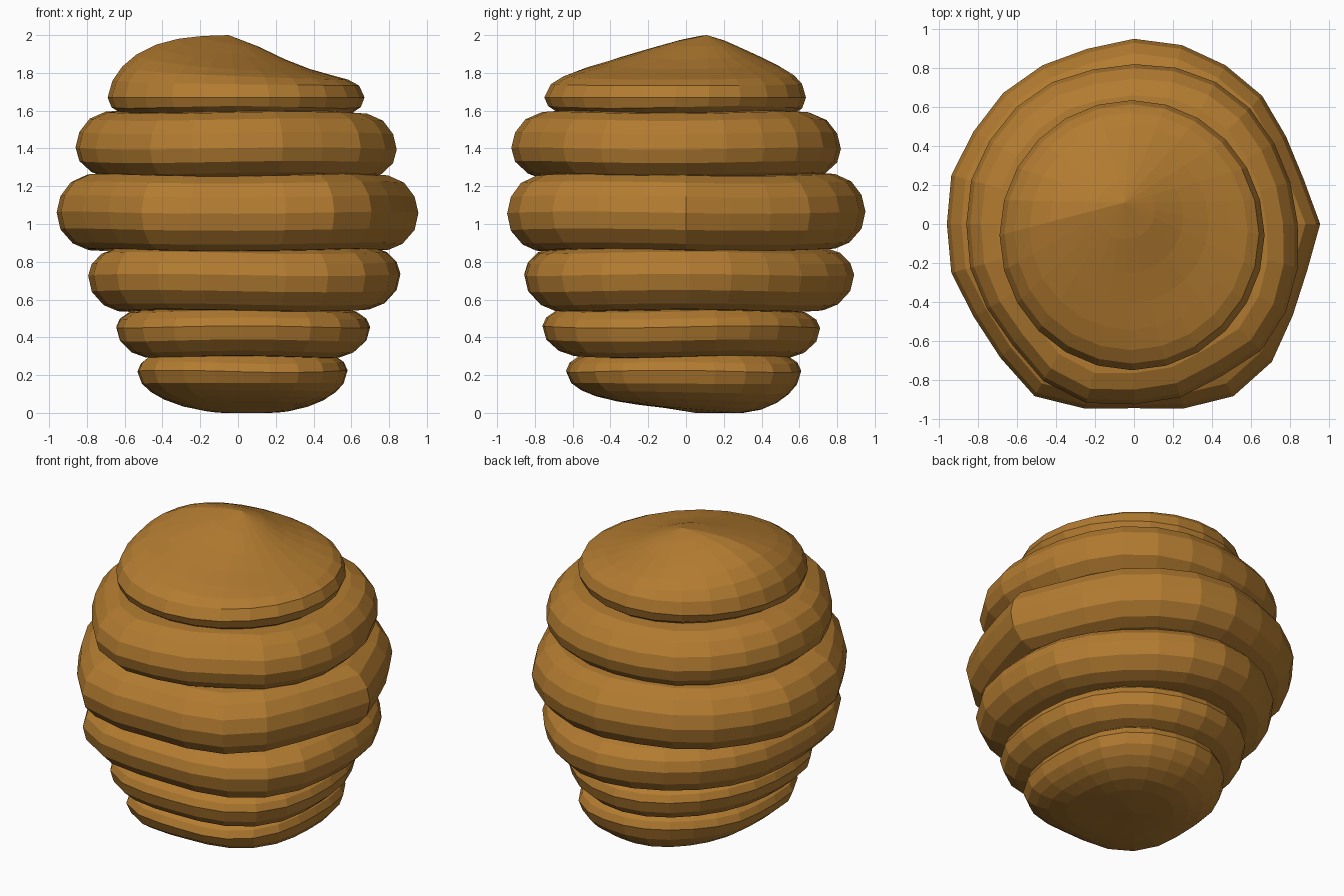
import bpy, math

if "Cube" in bpy.data.objects:
    bpy.data.objects.remove(bpy.data.objects["Cube"])

N = 24
honey = bpy.data.materials.new("honey_brown")
honey.diffuse_color = (0.45, 0.20, 0.03, 1)
honey.use_nodes = True
honey.node_tree.nodes["Principled BSDF"].inputs["Base Color"].default_value = honey.diffuse_color

# Rounded rim section: (height fraction, inset from the outer edge)
LOW = [(-1, 0.24), (-0.98, 0.16), (-0.82, 0.085), (-0.45, 0.02)]
HIGH = [(0, 0), (0.42, 0.02), (0.78, 0.075), (0.97, 0.16), (1, 0.25)]


def angle(i):
    return 2 * math.pi * i / N


def oval(x0, x1, y0, y1, corners=(0, 0, 0, 0)):
    """Outline from its extents; corners push out the four diagonals."""
    cx, cy, rx, ry = (x0 + x1) / 2, (y0 + y1) / 2, (x1 - x0) / 2, (y1 - y0) / 2
    pts = []
    for i in range(N):
        a = angle(i)
        k = corners[i * 4 // N] * math.sin(2 * a) ** 2
        pts.append((cx + (rx + k) * math.cos(a), cy + (ry + k) * math.sin(a)))
    return pts


def polar(radii):
    return [(r * math.cos(angle(i)), r * math.sin(angle(i))) for i, r in enumerate(radii)]


def build(name, rings, bottom=None, top=None):
    """Skin rings of points; close each end with a tip point or a flat cap."""
    verts = [p for ring in rings for p in ring]
    faces = []
    for r in range(len(rings) - 1):
        for i in range(N):
            j = (i + 1) % N
            faces.append((r * N + i, r * N + j, (r + 1) * N + j, (r + 1) * N + i))
    last = (len(rings) - 1) * N
    if bottom:
        verts.append(bottom)
        faces += [((i + 1) % N, i, len(verts) - 1) for i in range(N)]
    else:
        faces.append(tuple(reversed(range(N))))
    if top:
        verts.append(top)
        faces += [(last + i, last + (i + 1) % N, len(verts) - 1) for i in range(N)]
    else:
        faces.append(tuple(range(last, last + N)))
    mesh = bpy.data.meshes.new(name)
    mesh.from_pydata(verts, [], faces)
    mesh.materials.append(honey)
    ob = bpy.data.objects.new(name, mesh)
    bpy.context.collection.objects.link(ob)


def rim(outline, z0, zm, z1, section, seed):
    """Rings of a bulging rim with a gentle vertical ripple."""
    rings = []
    for t, inset in section:
        h = (zm - z0) if t < 0 else (z1 - zm)
        ring = []
        for i, (x, y) in enumerate(outline):
            k = 1 - inset / math.hypot(x, y)
            ripple = 0.006 * math.sin(3 * angle(i) + seed)
            ring.append((x * k, y * k, zm + t * h + ripple))
        rings.append(ring)
    return rings


def dome(outline, fractions, height, cx, cy):
    """Rings shrinking towards a tip at cx, cy."""
    return [[(cx + (x - cx) * f, cy + (y - cy) * f, height(f, angle(i)))
             for i, (x, y) in enumerate(outline)] for f in fractions]


# Middle coils
belly = polar([.955, .90, .90, .93, .94, .95, .95, .93, .94, .95, .95, .97,
               .96, .97, .95, .97, 1.02, .98, .945, .98, 1.02, 1.0, .94, .92])
shoulder = polar([.84, .83, .83, .84, .84, .83, .82, .82, .84, .85, .855, .865,
                  .86, .87, .87, .88, .93, .95, .925, .92, .90, .92, .90, .87])
coils = [
    ("lower_coil", oval(-.645, .70, -.76, .71, (0, 0, .08, .06)), .295, .455, .56),
    ("waist_coil", oval(-.79, .86, -.855, .89, (-.03, 0, .13, .08)), .54, .73, .88),
    ("belly_coil", belly, .86, 1.06, 1.265),
    ("shoulder_coil", shoulder, 1.24, 1.40, 1.595),
]
for n, (name, outline, z0, zm, z1) in enumerate(coils):
    build(name, rim(outline, z0, zm, z1, LOW + HIGH, n * 1.7))


# Cap: off-centre dome with a ridge to the left, sunken elsewhere
def cap_height(f, a):
    dent = math.sqrt((1 - math.cos(a - math.radians(175))) / 2)
    return 1.67 + 0.33 * (1 - f ** 3) ** 0.6 - 0.14 * dent * 5.2 * f ** 1.5 * (1 - f)


cap = oval(-.69, .67, -.75, .635)
tip = (-.05, .11)
rings = dome(cap, [1, .96, .88, .76, .6, .42, .22], cap_height, *tip)
build("top_cap", rim(cap, 1.555, 1.67, 1.9, LOW, 0) + rings, top=(*tip, 2.0))


# Base: rounded bowl, lowest towards the back
def base_height(f, a):
    lift = 0.005 - 0.025 * math.sin(a)
    return max(0.0, 0.21 - 0.205 * (1 - f ** 3) ** 0.6 + lift * 4 * f * (1 - f))


base = oval(-.525, .58, -.63, .61, (.05, -.02, .11, .05))
tip = (.05, .05)
rings = dome(base, [.25, .45, .62, .77, .88, .96], base_height, *tip)
build("base_bowl", rings + rim(base, 0, .22, .325, HIGH, 2), bottom=(*tip, 0.0))
